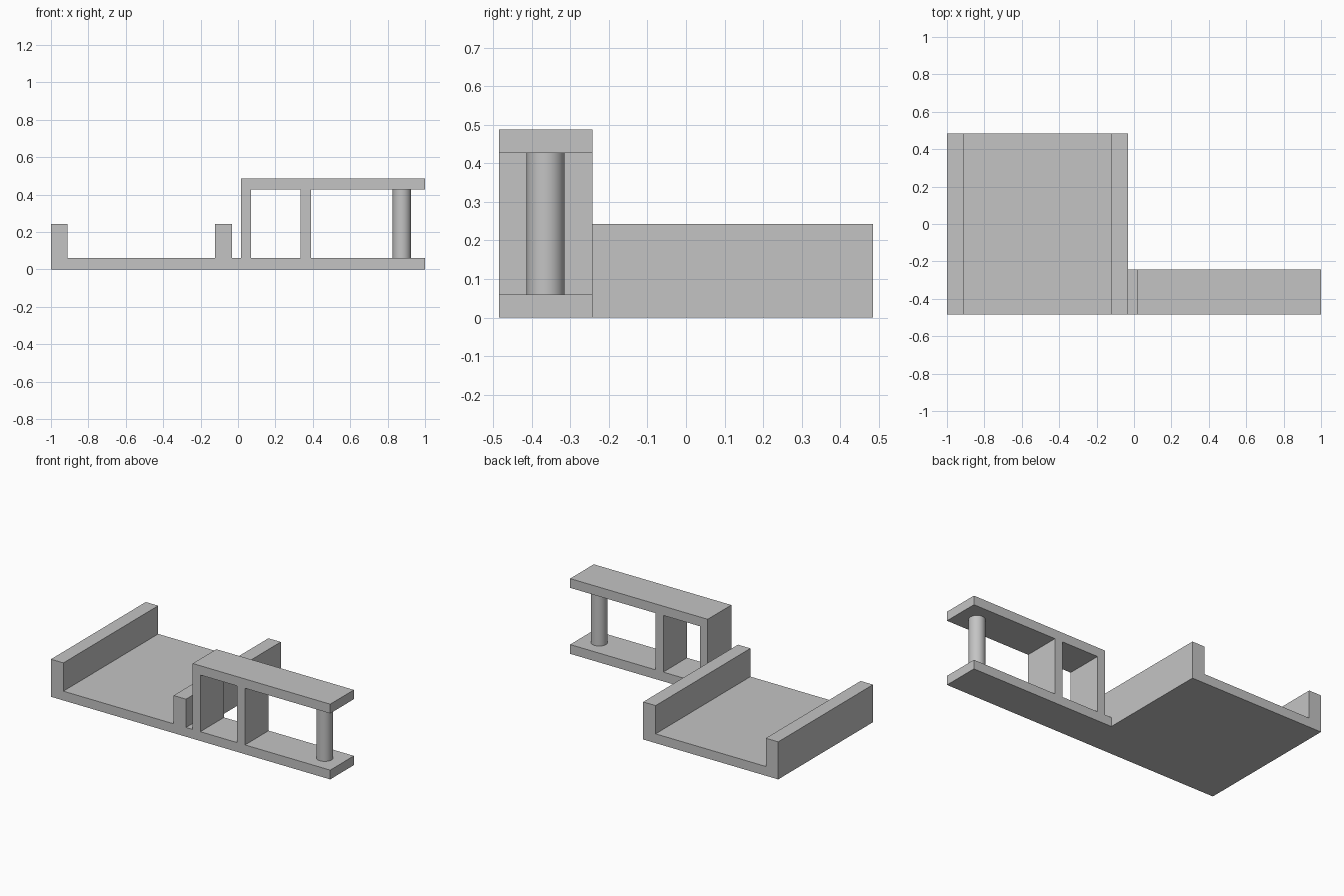
import bpy, bmesh
from mathutils import Vector

cube = bpy.data.objects.get("Cube")
if cube:
    bpy.data.objects.remove(cube, do_unlink=True)

GREY = (0.55, 0.55, 0.55, 1)
grey = bpy.data.materials.new("plain grey")
grey.use_nodes = True
grey.diffuse_color = GREY
grey.node_tree.nodes["Principled BSDF"].inputs["Base Color"].default_value = GREY

FRONT, BACK, ARM_BACK = -0.485, 0.485, -0.243
FLOOR, RIM, ROOF, TOP = 0.06, 0.243, 0.427, 0.487
LEFT, JOIN, RIGHT = -1.0, -0.033, 1.0
RAIL = 0.089
POST_IN, POST_OUT = 0.015, 0.07


def extrude_profile(name, points, y0, y1):
    """Closed x-z profile extruded along y."""
    bm = bmesh.new()
    face = bm.faces.new([bm.verts.new((x, y0, z)) for x, z in points])
    out = bmesh.ops.extrude_face_region(bm, geom=[face])
    verts = [g for g in out["geom"] if isinstance(g, bmesh.types.BMVert)]
    bmesh.ops.translate(bm, verts=verts, vec=Vector((0, y1 - y0, 0)))
    bmesh.ops.recalc_face_normals(bm, faces=bm.faces)
    mesh = bpy.data.meshes.new(name)
    bm.to_mesh(mesh)
    bm.free()
    mesh.materials.append(grey)
    obj = bpy.data.objects.new(name, mesh)
    bpy.context.collection.objects.link(obj)
    return obj


# Wide tray with a raised rail along each side
extrude_profile("tray", [
    (LEFT, 0), (JOIN, 0), (JOIN, RIM), (JOIN - RAIL, RIM),
    (JOIN - RAIL, FLOOR), (LEFT + RAIL, FLOOR),
    (LEFT + RAIL, RIM), (LEFT, RIM)], FRONT, BACK)

# Narrow arm: lower plate, end wall and upper plate in one bent profile
extrude_profile("arm_frame", [
    (JOIN, 0), (RIGHT, 0), (RIGHT, FLOOR), (POST_OUT, FLOOR),
    (POST_OUT, ROOF), (RIGHT, ROOF), (RIGHT, TOP), (POST_IN, TOP),
    (POST_IN, FLOOR), (JOIN, FLOOR)], FRONT, ARM_BACK)

# Dividing wall between the plates
extrude_profile("divider_wall", [
    (0.333, FLOOR), (0.39, FLOOR), (0.39, ROOF), (0.333, ROOF)],
    FRONT, ARM_BACK)

# Round column at the free end
bpy.ops.mesh.primitive_cylinder_add(
    vertices=48, radius=0.049, depth=ROOF - FLOOR,
    location=(0.876, (FRONT + ARM_BACK) / 2, (ROOF + FLOOR) / 2))
column = bpy.context.object
column.name = "round_column"
column.data.materials.append(grey)
bpy.ops.object.shade_smooth_by_angle()
